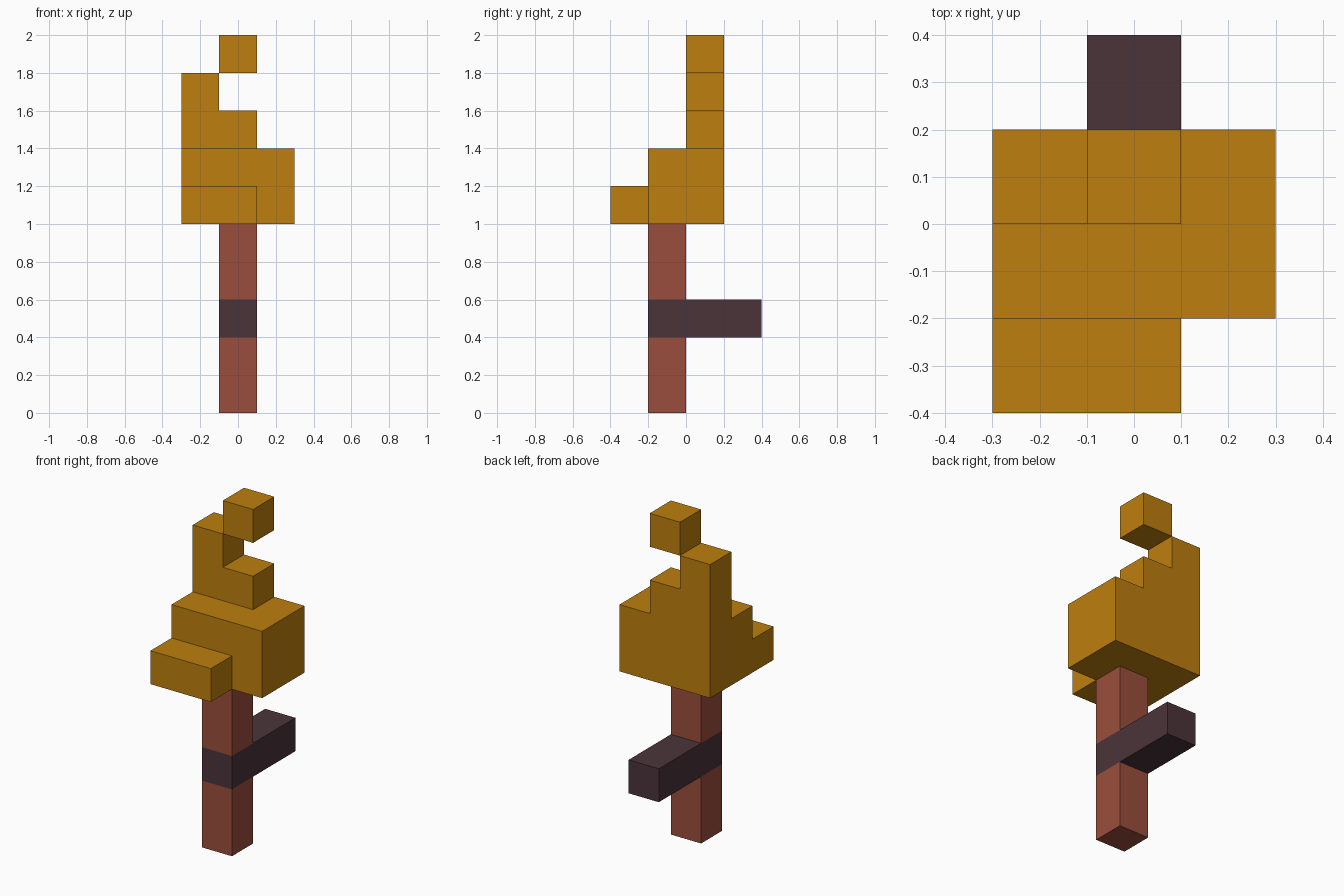
import bpy
import bmesh
from mathutils import Vector

old = bpy.data.objects.get("Cube")
if old:
    bpy.data.objects.remove(old, do_unlink=True)


def material(name, rgb):
    mat = bpy.data.materials.new(name)
    mat.use_nodes = True
    color = (*rgb, 1)
    mat.diffuse_color = color
    node = next(n for n in mat.node_tree.nodes if n.type == 'BSDF_PRINCIPLED')
    node.inputs["Base Color"].default_value = color
    node.inputs["Roughness"].default_value = 0.9
    return mat


def slab(name, outline, y_front, y_back, mat):
    """Extrude an x-z outline from y_front to y_back."""
    bm = bmesh.new()
    face = bm.faces.new([bm.verts.new((x, y_front, z)) for x, z in outline])
    out = bmesh.ops.extrude_face_region(bm, geom=[face])
    moved = [v for v in out["geom"] if isinstance(v, bmesh.types.BMVert)]
    bmesh.ops.translate(bm, verts=moved, vec=Vector((0, y_back - y_front, 0)))
    # The extrusion may or may not keep the starting cap
    if not any(all(abs(v.co.y - y_front) < 1e-5 for v in f.verts) for f in bm.faces):
        bm.faces.new([v for v in bm.verts if v not in moved])
    bmesh.ops.recalc_face_normals(bm, faces=bm.faces)
    mesh = bpy.data.meshes.new(name)
    bm.to_mesh(mesh)
    bm.free()
    mesh.materials.append(mat)
    obj = bpy.data.objects.new(name, mesh)
    bpy.context.collection.objects.link(obj)
    return obj


def rect(x0, x1, z0, z1):
    return [(x0, z0), (x1, z0), (x1, z1), (x0, z1)]


wood = material("red_brown_wood", (0.323, 0.076, 0.045))
iron = material("dark_iron", (0.069, 0.034, 0.042))
fire = material("amber_flame", (0.515, 0.212, 0.0044))

# Handle, split by the bracket that wraps it and reaches back to the wall
slab("handle_lower", rect(-0.1, 0.1, 0, 0.4), -0.2, 0, wood)
slab("handle_upper", rect(-0.1, 0.1, 0.6, 1), -0.2, 0, wood)
slab("wall_bracket", rect(-0.1, 0.1, 0.4, 0.6), -0.2, 0.4, iron)

# Flame: stepped rear silhouette, body, front step and floating tip
rear_steps = [(-0.3, 1), (0.3, 1), (0.3, 1.4), (0.1, 1.4), (0.1, 1.6),
              (-0.1, 1.6), (-0.1, 1.8), (-0.3, 1.8)]
slab("flame_rear", rear_steps, 0, 0.2, fire)
slab("flame_body", rect(-0.3, 0.3, 1, 1.4), -0.2, 0, fire)
slab("flame_front_step", rect(-0.3, 0.1, 1, 1.2), -0.4, -0.2, fire)
slab("flame_tip", rect(-0.1, 0.1, 1.8, 2), 0, 0.2, fire)
